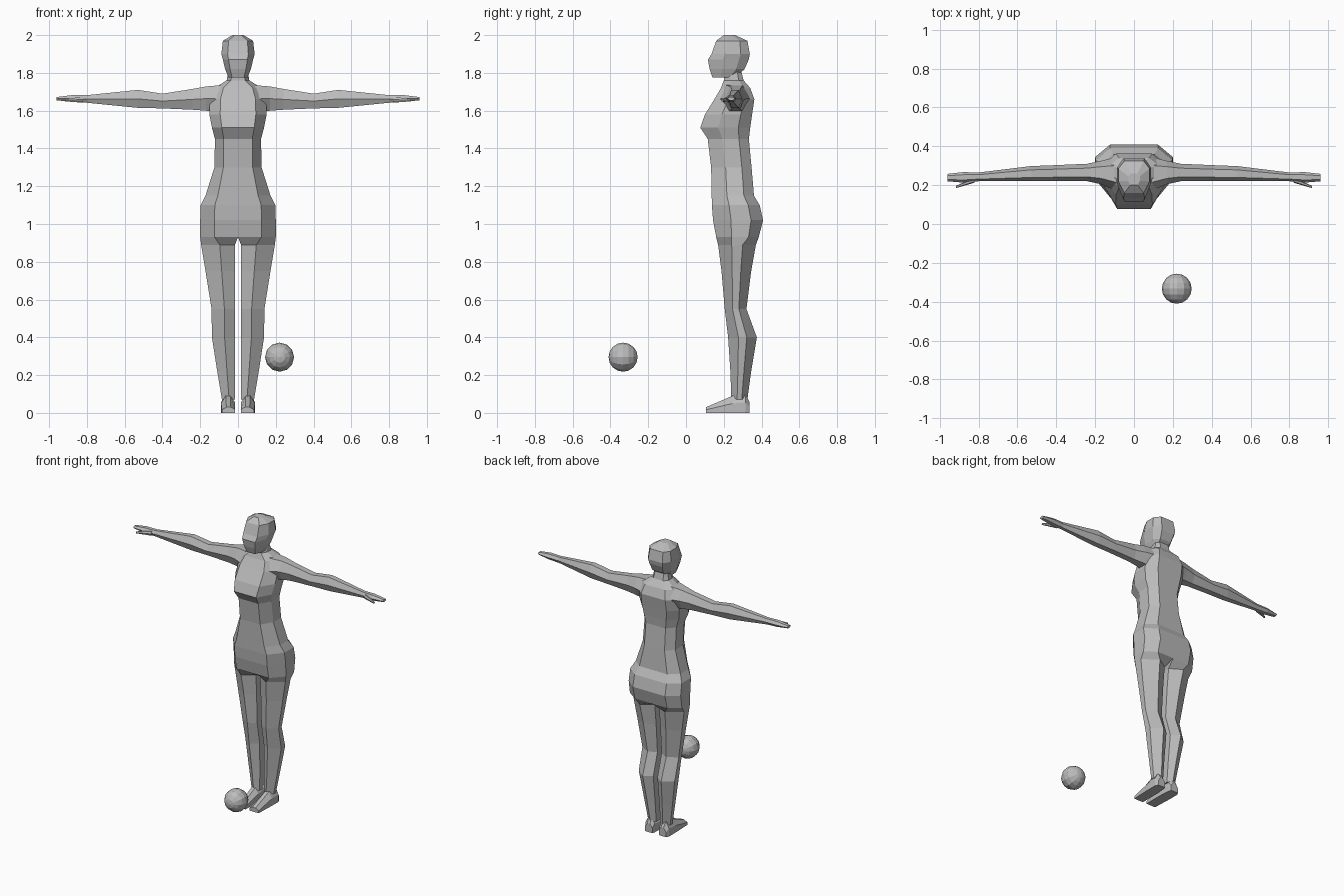
import bpy, bmesh, math

if "Cube" in bpy.data.objects:
    bpy.data.objects.remove(bpy.data.objects["Cube"])

CM = 0.01  # section sizes below are given in hundredths of a unit

grey = bpy.data.materials.new("plain grey")
grey.use_nodes = True
grey.diffuse_color = (0.5, 0.5, 0.5, 1)
grey.node_tree.nodes["Principled BSDF"].inputs["Base Color"].default_value = grey.diffuse_color


def finish(name, bm):
    """Turn a bmesh into a flat-shaded grey object."""
    mesh = bpy.data.meshes.new(name)
    bm.to_mesh(mesh)
    bm.free()
    mesh.materials.append(grey)
    part = bpy.data.objects.new(name, mesh)
    bpy.context.collection.objects.link(part)
    return part


def mirrored_loft(name, rings):
    """Skin point rings, cap the ends, open the centre seam and mirror across x."""
    bm = bmesh.new()
    loops = [[bm.verts.new([value * CM for value in point]) for point in ring] for ring in rings]
    for lower, upper in zip(loops, loops[1:]):
        for i in range(len(lower)):
            bm.faces.new((lower[i - 1], lower[i], upper[i], upper[i - 1]))
    bm.faces.new(loops[0])
    bm.faces.new(loops[-1])
    bmesh.ops.recalc_face_normals(bm, faces=bm.faces)
    seam = [face for face in bm.faces if all(vert.co.x == 0 for vert in face.verts)]
    bmesh.ops.delete(bm, geom=seam, context='FACES')
    part = finish(name, bm)
    part.modifiers.new("mirror", 'MIRROR')
    return part


def trunk_ring(z, width, front, back):
    """Six-sided leg section below the crotch, open half torso section above it."""
    is_leg = z < 90
    inner = 1.6 if is_leg else 0
    flat = inner + (width - inner) * (0.45 if is_leg else 0.62)
    depth = back - front
    bevel = depth * 0.25 if is_leg else 0
    side_front = front + depth * 0.36
    side_back = front + depth * (0.65 if is_leg else 0.76)
    return [(inner, front + bevel, z), (flat, front, z), (width, side_front, z),
            (width, side_back, z), (flat, back, z), (inner, back - bevel, z)]


def limb_ring(x, front, back, bottom, top):
    """Hexagonal section across an arm or thumb."""
    ring = []
    for corner in range(6):
        angle = math.radians(60 * corner)
        across = (1 + math.cos(angle)) / 2
        height = (1 + math.sin(angle) / math.sin(math.radians(60))) / 2
        ring.append((x, front + (back - front) * across, bottom + (top - bottom) * height))
    return ring


def foot_ring(y, inner, outer, top):
    """Flat-soled section with a narrower instep."""
    third = (outer - inner) / 3
    return [(inner, y, 0), (outer, y, 0), (outer, y, top * 0.55),
            (outer - third, y, top), (inner + third, y, top), (inner, y, top * 0.6)]


# Legs and torso: height, half width, front, back
trunk = [
    (7, 8.5, 24, 32.5), (22, 11, 23.5, 34.5), (40, 13.8, 22.3, 37.5),
    (55, 14, 20.5, 32), (75, 17.2, 18.8, 34.5), (89, 19.5, 17, 37),
    (93, 20, 16, 38.5), (102, 20, 14.3, 40.8), (110, 19.8, 13.7, 39),
    (115, 17.2, 13.6, 36), (130, 12.5, 13.3, 34.7), (145, 12.2, 11.5, 33.3),
    (151, 13.8, 7.6, 34), (158, 15.2, 10, 35), (166, 15, 15, 36.2),
    (172, 12.5, 18.5, 34), (176, 6, 20, 30.5), (182, 5, 20, 29),
]
mirrored_loft("body", [trunk_ring(*section) for section in trunk])

# Head: same kind of section, chin to crown
head = [(177.5, 5, 14, 26), (182, 6.8, 12.5, 31), (187, 8, 11.6, 33.2),
        (190, 8.8, 13.5, 33.8), (197, 8, 16, 32.5), (200, 3, 20, 26)]
mirrored_loft("head", [trunk_ring(*section) for section in head])

# Feet: heel to toe
feet = [(33.5, 2.5, 8, 6), (31.5, 2, 9, 10), (24.5, 1.5, 9, 9), (10.5, 1.5, 8.5, 3)]
mirrored_loft("feet", [foot_ring(*section) for section in feet])

# Arms and hands: reach, front, back, bottom, top
arms = [(9, 17, 34.5, 159, 173.5), (17, 20.5, 32.5, 160, 172.8), (24, 22, 31, 160.5, 171.5),
        (40, 22, 30.3, 161.2, 169), (53, 22, 29.8, 161.5, 171), (80, 22, 26.5, 164.2, 168.2),
        (88, 21.3, 26.7, 164.6, 168.2), (96, 22, 25.8, 165.5, 167.2)]
mirrored_loft("arms", [limb_ring(*section) for section in arms])

# Thumbs
thumbs = [(82, 21.3, 24, 164.5, 167.5), (91.5, 18.5, 19.7, 164.8, 166)]
mirrored_loft("thumbs", [limb_ring(*section) for section in thumbs])

# Ball floating in front, poles pointing forward and back
bm = bmesh.new()
bmesh.ops.create_uvsphere(bm, u_segments=12, v_segments=8, radius=0.077)
ball = finish("ball", bm)
ball.location = (0.22, -0.333, 0.295)
ball.rotation_euler.x = math.radians(90)
